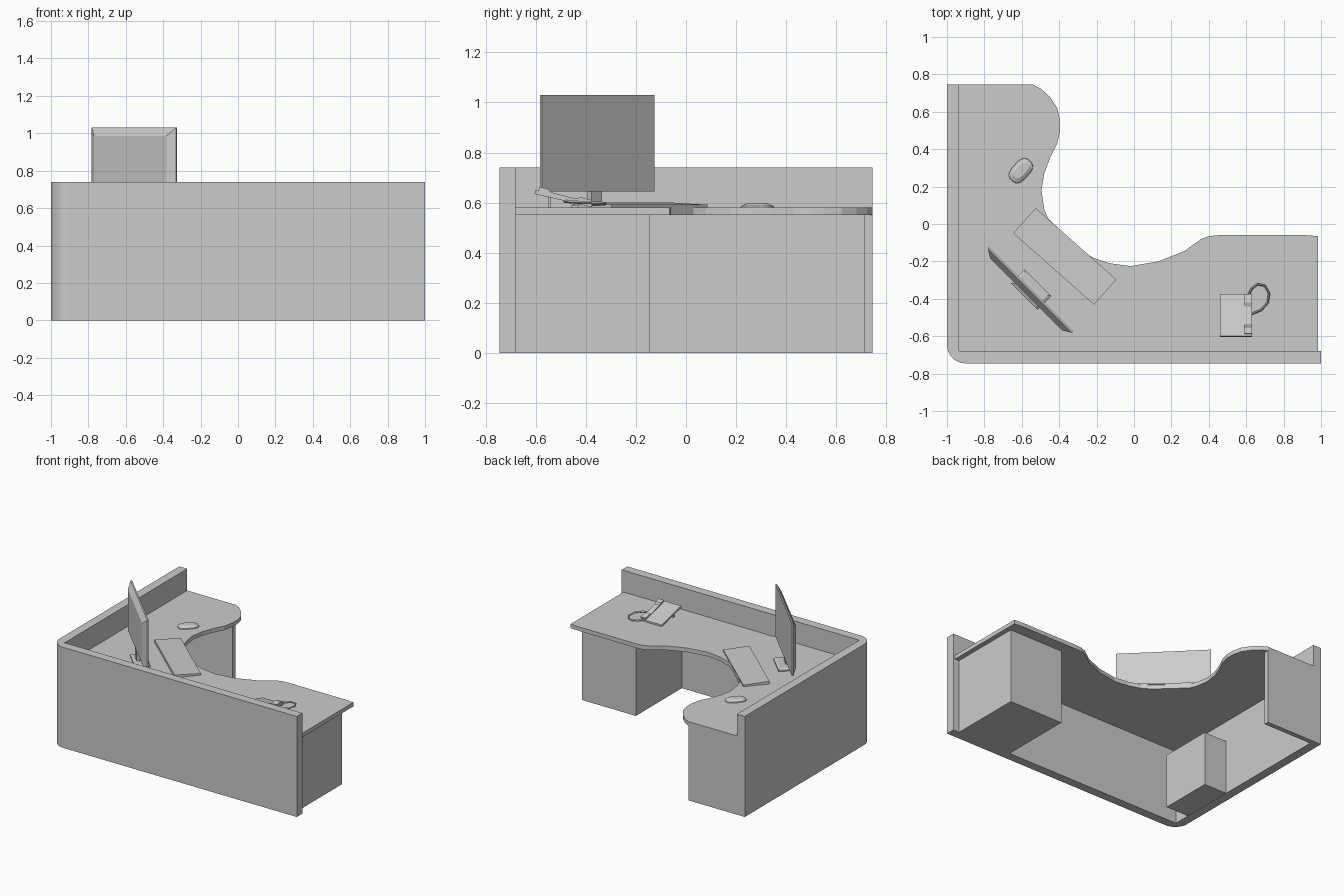
import bpy, bmesh, math
from mathutils import Vector, Matrix

if "Cube" in bpy.data.objects:
    bpy.data.objects.remove(bpy.data.objects["Cube"], do_unlink=True)

grey = bpy.data.materials.new("light grey")
grey.use_nodes = True
COLOUR = (0.6, 0.6, 0.6, 1)
grey.diffuse_color = COLOUR
grey.node_tree.nodes["Principled BSDF"].inputs["Base Color"].default_value = COLOUR


def finish(name, bm, matrix=None):
    """Turn a bmesh into a named, flat-shaded object."""
    bmesh.ops.recalc_face_normals(bm, faces=bm.faces)
    mesh = bpy.data.meshes.new(name)
    bm.to_mesh(mesh)
    bm.free()
    mesh.materials.append(grey)
    obj = bpy.data.objects.new(name, mesh)
    bpy.context.collection.objects.link(obj)
    if matrix:
        obj.matrix_world = matrix
    return obj


def loft(name, rings, matrix=None):
    """Closed solid through rings with equal point counts."""
    bm = bmesh.new()
    loops = [[bm.verts.new(p) for p in ring] for ring in rings]
    n = len(loops[0])
    for low, high in zip(loops, loops[1:]):
        for i in range(n):
            j = (i + 1) % n
            bm.faces.new((low[i], low[j], high[j], high[i]))
    bm.faces.new(loops[0][::-1])
    bm.faces.new(loops[-1])
    return finish(name, bm, matrix)


def extrude(name, outline, z0, z1, matrix=None):
    return loft(name, [[(x, y, z) for x, y in outline] for z in (z0, z1)], matrix)


def rect(x0, x1, y0, y1):
    return [(x0, y0), (x1, y0), (x1, y1), (x0, y1)]


def placed(x, y, z, degrees):
    return Matrix.Translation((x, y, z)) @ Matrix.Rotation(math.radians(degrees), 4, "Z")


# L-shaped screen wall with a rounded outer corner
R, W, D = 0.1, 1.0, 0.745
corner = [(-W + R - R * math.cos(a), -D + R - R * math.sin(a))
          for a in (math.pi / 2 * i / 8 for i in range(9))]
extrude("screen_wall", corner + [(W, -D), (W, -0.68), (-0.935, -0.68),
                                 (-0.935, D), (-W, D)], 0, 0.74)

# Worktop with its wavy inner edge
edge = [(0.985, -0.065), (0.92, -0.06), (0.45, -0.06), (0.4, -0.065), (0.36, -0.08),
        (0.31, -0.115), (0.27, -0.145), (0.13, -0.2), (-0.02, -0.225), (-0.13, -0.21),
        (-0.22, -0.18), (-0.28, -0.14), (-0.46, 0.03), (-0.48, 0.08), (-0.495, 0.18),
        (-0.48, 0.27), (-0.45, 0.35), (-0.41, 0.43), (-0.395, 0.5), (-0.395, 0.55),
        (-0.41, 0.62), (-0.45, 0.68), (-0.5, 0.725), (-0.54, D)]
extrude("worktop", [(-0.935, -0.68), (0.985, -0.68)] + edge + [(-0.935, D)], 0.55, 0.58)

# Supports and computer case under the worktop
extrude("drawer_pedestal", rect(0.51, 0.95, -0.68, -0.145), 0, 0.55)
extrude("end_panel", rect(-0.935, -0.54, 0.71, D), 0, 0.55)
extrude("computer_case", rect(-0.933, -0.75, -0.555, -0.16), 0, 0.4)

# Monitor: local x runs along the screen, local y points to its front
turn = placed(-0.55, -0.35, 0, -45)


def screen_ring(y, inset):
    a, low, high = 0.318 - inset, 0.645 + inset, 1.03 - inset
    return [(-a, y, low), (a, y, low), (a, y, high), (-a, y, high)]


loft("monitor", [screen_ring(0, 0), screen_ring(-0.01, 0), screen_ring(-0.037, 0.045)], turn)
extrude("monitor_neck", rect(-0.03, 0.03, -0.03, -0.008), 0.59, 0.7, turn)
loft("monitor_base", [[(x, y, z) for x, y in rect(-a, a, -b, b)]
                      for a, b, z in ((0.1, 0.052, 0.58), (0.1, 0.052, 0.59),
                                      (0.085, 0.04, 0.598))], turn)

# Keyboard, slightly higher at the rear
kx, ky = 0.288, 0.09
loft("keyboard", [[(-kx, -ky, 0), (kx, -ky, 0), (kx, ky, 0), (-kx, ky, 0)],
                  [(-kx, -ky, 0.02), (kx, -ky, 0.02), (kx, ky, 0.012), (-kx, ky, 0.012)]],
     placed(-0.37, -0.173, 0.58, -41.5))


# Mouse: a low rounded block
def oval(a, b, z):
    pts = []
    for i in range(16):
        t = 2 * math.pi * (i + 0.5) / 16
        c, s = math.cos(t), math.sin(t)
        pts.append((a * math.copysign(abs(c) ** 0.7, c), b * math.copysign(abs(s) ** 0.7, s), z))
    return pts


loft("mouse", [oval(0.072, 0.046, 0), oval(0.07, 0.044, 0.006), oval(0.045, 0.025, 0.018)],
     placed(-0.605, 0.285, 0.58, 48))


# Desk phone: side profiles in y and z swept across x
def across(name, x0, x1, profile):
    loft(name, [[(x, y, z) for y, z in profile] for x in (x0, x1)])


across("phone_body", 0.46, 0.63,
       [(-0.605, 0.635), (-0.375, 0.582), (-0.375, 0.594), (-0.6, 0.65)])
across("phone_foot", 0.48, 0.61, [(-0.55, 0.58), (-0.54, 0.58), (-0.54, 0.625), (-0.55, 0.625)])
across("phone_handset", 0.592, 0.632,
       [(-0.59, 0.645), (-0.38, 0.592), (-0.375, 0.61), (-0.42, 0.622),
        (-0.44, 0.616), (-0.54, 0.642), (-0.55, 0.655), (-0.585, 0.663)])

# Phone cord: a thin square tube along a loop
cord = [(0.61, -0.385), (0.63, -0.345), (0.66, -0.322), (0.7, -0.33), (0.722, -0.37),
        (0.715, -0.42), (0.68, -0.46), (0.62, -0.485)]
rings = []
for i, (x, y) in enumerate(cord):
    before, after = cord[max(i - 1, 0)], cord[min(i + 1, len(cord) - 1)]
    d = Vector((after[0] - before[0], after[1] - before[1], 0)).normalized()
    side = Vector((-d.y, d.x, 0)) * 0.006
    up = Vector((0, 0, 0.006))
    mid = Vector((x, y, 0.592 + 0.015 * i / len(cord)))
    rings.append([mid + side, mid + up, mid - side, mid - up])
loft("phone_cord", rings)
